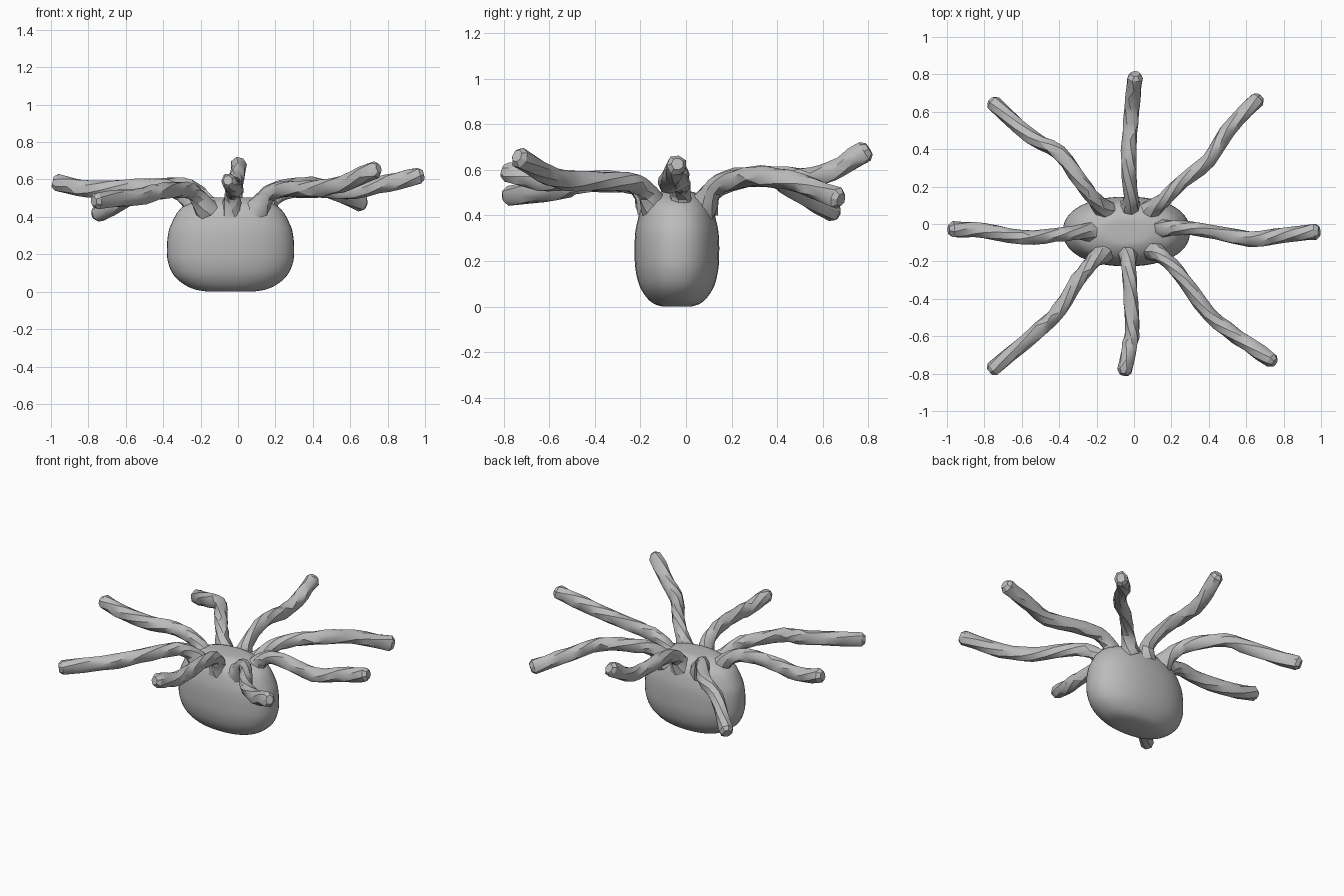
import bpy, bmesh, math, random
from mathutils import Vector

cube = bpy.data.objects.get("Cube")
if cube:
    bpy.data.objects.remove(cube, do_unlink=True)
random.seed(4)

grey = bpy.data.materials.new("soft_grey")
grey.use_nodes = True
grey.diffuse_color = (0.5, 0.5, 0.5, 1)
bsdf = grey.node_tree.nodes["Principled BSDF"]
bsdf.inputs["Base Color"].default_value = (0.5, 0.5, 0.5, 1)
bsdf.inputs["Roughness"].default_value = 0.7

CENTRE = Vector((-.04, -.04, 0))
SIDES = 7


def finish(name, bm, angle):
    bmesh.ops.recalc_face_normals(bm, faces=bm.faces)
    mesh = bpy.data.meshes.new(name)
    bm.to_mesh(mesh)
    bm.free()
    mesh.materials.append(grey)
    obj = bpy.data.objects.new(name, mesh)
    bpy.context.collection.objects.link(obj)
    bpy.ops.object.select_all(action='DESELECT')
    obj.select_set(True)
    bpy.context.view_layer.objects.active = obj
    bpy.ops.object.shade_smooth_by_angle(angle=math.radians(angle))


def skin(bm, rings):
    for a, b in zip(rings, rings[1:]):
        n = len(a)
        for i in range(n):
            j = (i + 1) % n
            bm.faces.new((a[i], a[j], b[j], b[i]))


def spline(points, steps):
    """Catmull-Rom samples through the points."""
    p = [2 * points[0] - points[1]] + points + [2 * points[-1] - points[-2]]
    out = []
    for k in range(1, len(p) - 2):
        a, b, c, d = p[k - 1:k + 3]
        for s in range(steps):
            t = s / steps
            out.append(0.5 * (2 * b + (c - a) * t + (2 * a - 5 * b + 4 * c - d) * t ** 2
                              + (3 * b - a - 3 * c + d) * t ** 3))
    return out + [points[-1]]


def body():
    """Flattened sack from rings of half width and height; depth follows width."""
    profile = [(.12, .0), (.19, .012), (.25, .04), (.305, .09), (.335, .16), (.34, .23),
               (.335, .30), (.318, .36), (.262, .45), (.15, .498), (.07, .505)]
    bm = bmesh.new()
    rings = []
    for w, z in spline([Vector(p) for p in profile], 3):
        ring = []
        for i in range(48):
            a = math.tau * i / 48
            c, s = math.cos(a), math.sin(a)
            x = w * math.copysign(abs(c) ** .9, c)
            y = w * (.53 + .07 * z) * math.copysign(abs(s) ** .9, s)
            ring.append(bm.verts.new(CENTRE + Vector((x, y, z))))
        rings.append(ring)
    skin(bm, rings)
    bm.faces.new(rings[0])
    bm.faces.new(rings[-1])
    finish("body", bm, 60)


def tentacle(name, neck, points):
    """Faceted tube from inside the crown, over the neck point, to a blunt tip."""
    neck = Vector((*neck, .525))
    root = CENTRE.lerp(neck, .65)
    root.z = .43
    path = spline([root, neck] + [Vector(p) for p in points], 3)
    last = len(path) - 1
    bm = bmesh.new()
    rings = []
    for k, p in enumerate(path):
        t = (path[min(k + 1, last)] - path[max(k - 1, 0)]).normalized()
        side = t.cross(Vector((0, 0, 1))).normalized()
        up = side.cross(t)
        # flared root, slim neck, fuller outer half
        f = k / last
        r = .040 + .005 * f + .028 * max(0, 1 - f / .25) ** 2
        ring = []
        for i in range(SIDES):
            a = math.tau * i / SIDES + k * .3
            q = r * random.uniform(.92, 1.08)
            ring.append(bm.verts.new(p + side * (q * .95 * math.cos(a))
                                     + up * (q * 1.05 * math.sin(a))))
        rings.append(ring)
    rings.append([bm.verts.new(path[-1] + t * .022 + (v.co - path[-1]) * .6)
                  for v in rings[-1]])
    skin(bm, rings)
    bm.faces.new(rings[-1])
    bmesh.ops.triangulate(bm, faces=bm.faces[:])
    finish(name, bm, 30)


body()
tentacle("front_tentacle", (-.03, -.21),
         [(-.02, -.35, .555), (-.01, -.53, .55), (-.02, -.64, .555), (-.05, -.785, .59)])
tentacle("back_tentacle", (-.015, .14),
         [(-.03, .33, .575), (-.02, .5, .565), (-.01, .64, .595), (.005, .785, .68)])
tentacle("right_tentacle", (-.3, -.045),
         [(-.42, -.06, .56), (-.6, -.07, .555), (-.8, -.035, .55), (-.97, -.03, .582)])
tentacle("left_tentacle", (.22, -.02),
         [(.36, -.03, .545), (.62, -.08, .54), (.8, -.06, .58), (.97, -.04, .62)])
tentacle("front_right_tentacle", (-.23, -.21),
         [(-.3, -.3, .545), (-.4, -.46, .54), (-.5, -.56, .515), (-.755, -.775, .485)])
tentacle("front_left_tentacle", (.17, -.19),
         [(.27, -.3, .55), (.4, -.48, .55), (.55, -.6, .575), (.735, -.73, .655)])
tentacle("back_left_tentacle", (.16, .13),
         [(.26, .23, .56), (.4, .34, .57), (.5, .5, .54), (.66, .665, .475)])
tentacle("back_right_tentacle", (-.21, .13),
         [(-.28, .22, .565), (-.4, .38, .565), (-.55, .465, .52), (-.75, .645, .415)])
